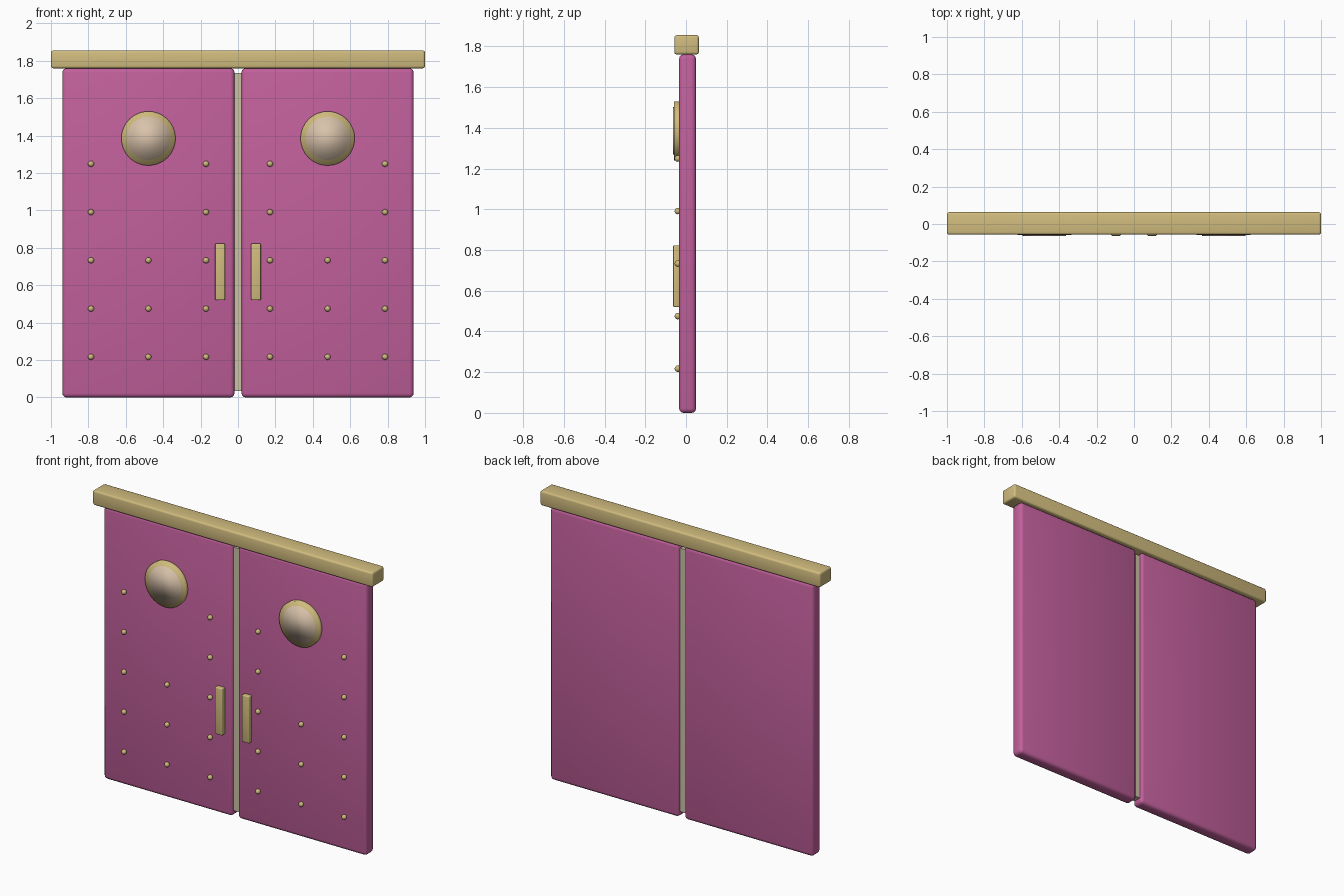
import bpy
from math import radians, pi

old = bpy.data.objects.get("Cube")
if old:
    bpy.data.objects.remove(old, do_unlink=True)


def material(name, rgb):
    # sRGB bytes to linear values
    col = [((c / 255 + 0.055) / 1.055) ** 2.4 for c in rgb] + [1]
    m = bpy.data.materials.new(name)
    m.diffuse_color = col
    m.use_nodes = True
    m.node_tree.nodes["Principled BSDF"].inputs["Base Color"].default_value = col
    return m


PINK = material("pink_paint", (194, 96, 156))
GOLD = material("brass", (209, 188, 126))
GLASS = material("pale_glass", (216, 194, 170))
STRIP = material("pale_seal", (204, 195, 165))


def box(name, x, y, z, bevel, mat):
    """Rounded box spanning the given (low, high) ranges."""
    spans = (x, y, z)
    bpy.ops.mesh.primitive_cube_add(size=1, location=[sum(s) / 2 for s in spans])
    ob = bpy.context.object
    ob.name = name
    ob.scale = [s[1] - s[0] for s in spans]
    bpy.ops.object.transform_apply(location=False, rotation=False, scale=True)
    ob.data.materials.append(mat)
    if bevel:
        mod = ob.modifiers.new("round_edges", "BEVEL")
        mod.width = bevel
        mod.segments = 3
        bpy.ops.object.modifier_apply(modifier=mod.name)
        bpy.ops.object.shade_smooth_by_angle(angle=radians(40))
    return ob


def disc(name, x, z, radius, front, back, mat):
    """Smooth shaded disc facing the front."""
    bpy.ops.mesh.primitive_cylinder_add(
        vertices=32, radius=radius, depth=back - front,
        location=(x, (front + back) / 2, z), rotation=(pi / 2, 0, 0))
    ob = bpy.context.object
    ob.name = name
    ob.data.materials.append(mat)
    bpy.ops.object.shade_smooth()


def stud(name, x, z):
    bpy.ops.mesh.primitive_uv_sphere_add(
        segments=12, ring_count=8, radius=0.016, location=(x, -0.04, z))
    ob = bpy.context.object
    ob.name = name
    ob.data.materials.append(GOLD)
    bpy.ops.object.shade_smooth()


# Header rail and centre seal
box("header_rail", (-1, 1), (-0.057, 0.063), (1.76, 1.855), 0.012, GOLD)
box("centre_seal", (-0.019, 0.019), (-0.018, 0.034), (0.035, 1.735), 0, STRIP)

# Matching doors with their fittings
for side, s in (("left", 1), ("right", -1)):
    def span(a, b):
        return tuple(sorted((s * a, s * b)))

    box(side + "_door", span(0.019, 0.939), (-0.034, 0.049), (0, 1.76), 0.022, PINK)
    box(side + "_handle", span(0.07, 0.122), (-0.063, -0.03), (0.52, 0.823), 0.006, GOLD)

    # Round window: rim and glass
    disc(side + "_window_rim", s * 0.479, 1.385, 0.145, -0.058, -0.02, GOLD)
    disc(side + "_window_glass", s * 0.479, 1.385, 0.116, -0.063, -0.03, GLASS)

    # Stud columns; the middle one stops below the window
    for col, (x, count) in enumerate(((0.171, 5), (0.479, 3), (0.786, 5))):
        for row in range(count):
            stud(f"{side}_stud_{col}_{row}", s * x, 0.217 + row * 0.258)
